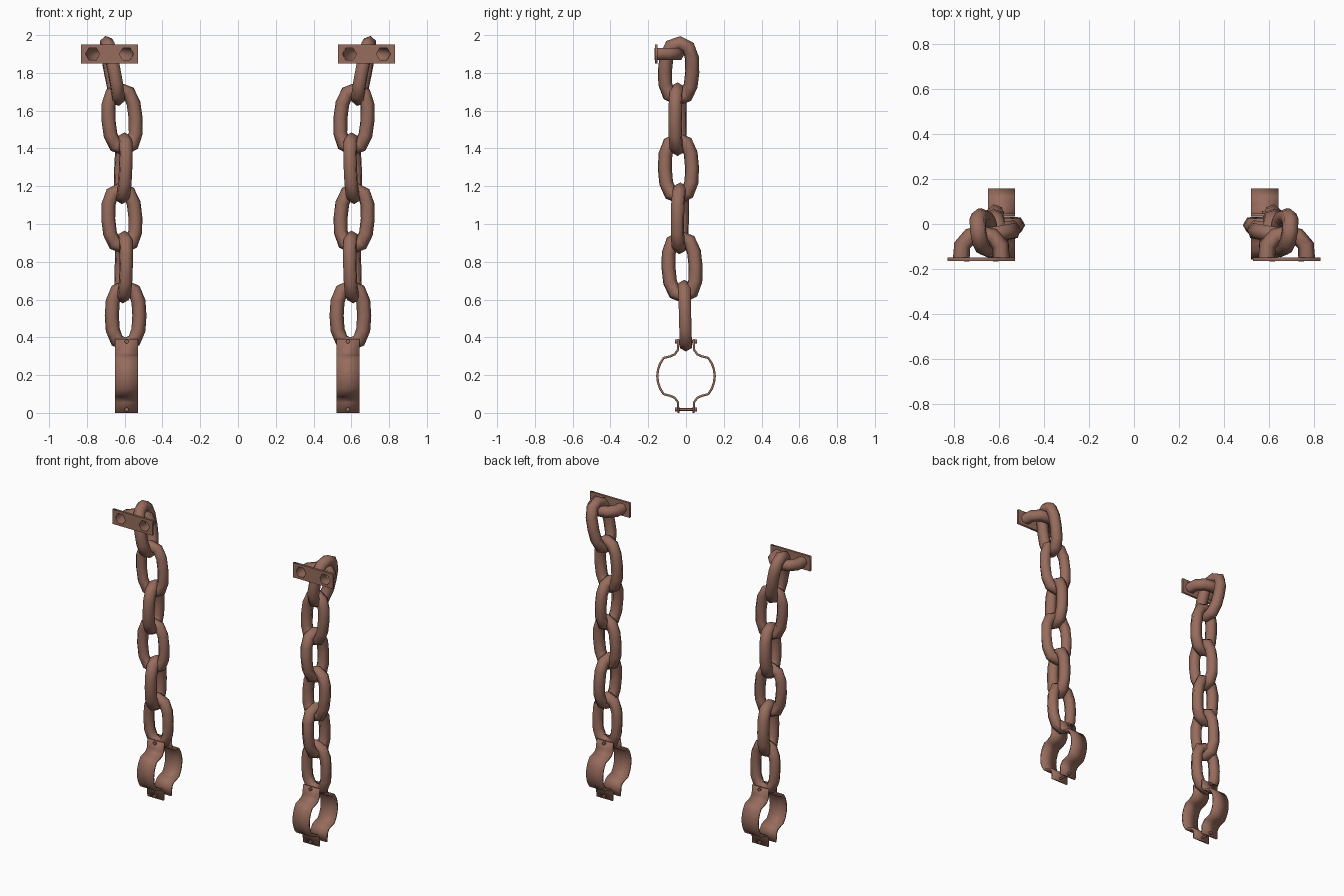
import bpy, bmesh, math
from mathutils import Vector

if "Cube" in bpy.data.objects:
    bpy.data.objects.remove(bpy.data.objects["Cube"])

R = 0.0375   # radius of the six-sided iron bar

iron = bpy.data.materials.new("rusty_iron")
iron.diffuse_color = (0.31, 0.15, 0.11, 1)
iron.use_nodes = True
iron.node_tree.nodes["Principled BSDF"].inputs["Base Color"].default_value = iron.diffuse_color


def finish(name, bm, angle=None):
    bmesh.ops.recalc_face_normals(bm, faces=bm.faces)
    me = bpy.data.meshes.new(name)
    bm.to_mesh(me)
    bm.free()
    ob = bpy.data.objects.new(name, me)
    bpy.context.collection.objects.link(ob)
    me.materials.append(iron)
    bpy.ops.object.select_all(action='DESELECT')
    ob.select_set(True)
    bpy.context.view_layer.objects.active = ob
    if angle is None:
        bpy.ops.object.shade_smooth()
    else:
        bpy.ops.object.shade_smooth_by_angle(angle=math.radians(angle))
    return ob


def tube(name, path, normal, s, closed):
    """Six-sided bar swept along a flat path; s mirrors it in x."""
    bm = bmesh.new()
    n = len(path)
    rings = []
    for i, p in enumerate(path):
        a = path[(i - 1) % n] if closed or i > 0 else p
        b = path[(i + 1) % n] if closed or i < n - 1 else p
        side = (b - a).normalized().cross(normal).normalized()
        ring = []
        for k in range(6):
            t = k * math.pi / 3
            v = p + side * (R * math.cos(t)) + normal * (R * math.sin(t))
            ring.append(bm.verts.new((v.x * s, v.y, v.z)))
        rings.append(ring)
    for i in range(n if closed else n - 1):
        r0, r1 = rings[i], rings[(i + 1) % n]
        for k in range(6):
            j = (k + 1) % 6
            bm.faces.new((r0[k], r0[j], r1[j], r1[k]))
    return finish(name, bm)


def link(name, top, bottom, turn, s):
    """Oval link between its two outer ends, wide side turned about z."""
    top, bottom = Vector(top), Vector(bottom)
    axis = (top - bottom).normalized()
    t = math.radians(turn)
    wide = Vector((math.cos(t), math.sin(t), 0))
    wide = (wide - axis * wide.dot(axis)).normalized()
    c, h, w = (top + bottom) / 2, (top - bottom).length / 2 - R, 0.073
    quarter = [(1, 0), (0.93, 0.5), (0.62, 0.87), (0, 1)]
    shape = quarter + [(-x, z) for x, z in quarter[2::-1]]
    shape += [(-x, -z) for x, z in shape[1:-1]]
    tube(name, [c + wide * (w * x) + axis * (h * z) for x, z in shape],
         wide.cross(axis).normalized(), s, True)


def wall_plate(name, s):
    """Flat plate with two six-sided holes, from a filled outline."""
    cu = bpy.data.curves.new(name, 'CURVE')
    cu.dimensions = '2D'
    cu.fill_mode = 'BOTH'
    cu.extrude = 0.0075
    outlines = [[(0.53, 1.85), (0.83, 1.85), (0.83, 1.95), (0.53, 1.95)]]
    for cx in (0.59, 0.77):
        outlines.append([(cx + R * math.cos(k * math.pi / 3),
                          1.9 + R * math.sin(k * math.pi / 3)) for k in range(6)])
    for pts in outlines:
        sp = cu.splines.new('POLY')
        sp.points.add(len(pts) - 1)
        for q, (x, z) in zip(sp.points, pts):
            q.co = (x * s, z, 0, 1)
        sp.use_cyclic_u = True
    cu.materials.append(iron)
    ob = bpy.data.objects.new(name, cu)
    bpy.context.collection.objects.link(ob)
    ob.rotation_euler = (math.pi / 2, 0, 0)
    ob.location.y = -0.1575
    bpy.ops.object.select_all(action='DESELECT')
    ob.select_set(True)
    bpy.context.view_layer.objects.active = ob
    bpy.ops.object.convert(target='MESH')


def cuff_half(name, cx, side):
    """Bent strap: tab, shoulder, half ring, shoulder, tab."""
    cz = 0.195
    upper = [(0.152 * math.cos(math.radians(a)), 0.152 * math.sin(math.radians(a)))
             for a in (0, 13, 26, 39)]
    upper += [(0.085, 0.104), (0.06, 0.115), (0.043, 0.138), (0.04, 0.195)]
    prof = [(y, -z) for y, z in upper[:0:-1]] + upper
    bm = bmesh.new()
    rows = [[bm.verts.new((cx + dx, side * y, cz + z)) for dx in (-0.061, 0.061)]
            for y, z in prof]
    for a, b in zip(rows, rows[1:]):
        bm.faces.new((a[0], a[1], b[1], b[0]))
    ob = finish(name, bm, 45)
    mod = ob.modifiers.new("thickness", 'SOLIDIFY')
    mod.thickness = 0.012
    mod.offset = 0


def rod(name, cx, z, y0, y1, r):
    bm = bmesh.new()
    bmesh.ops.create_cone(bm, cap_ends=True, segments=8, radius1=r, radius2=r,
                          depth=y1 - y0)
    for v in bm.verts:
        v.co = Vector((cx + v.co.x, (y0 + y1) / 2 + v.co.z, z + v.co.y))
    finish(name, bm, 50)


# chain links from top to bottom: outer top, outer bottom, turn
LINKS = [
    ((0.702, -0.030, 1.995), (0.630, -0.048, 1.625), 82),
    ((0.628, -0.045, 1.750), (0.600, -0.045, 1.360), -10),
    ((0.600, -0.045, 1.485), (0.615, -0.035, 1.105), 80),
    ((0.625, -0.030, 1.220), (0.605, -0.035, 0.840), -10),
    ((0.600, -0.030, 0.965), (0.610, -0.012, 0.580), 80),
    ((0.595, -0.010, 0.705), (0.595, 0.000, 0.325), 0),
]
STAPLE = [(0.77, -0.165), (0.765, -0.095), (0.73, -0.055), (0.68, -0.045),
          (0.63, -0.055), (0.595, -0.095), (0.59, -0.165)]

for tag, s, cuff_x in (("left", -1, -0.59), ("right", 1, 0.582)):
    # wall fixing
    wall_plate(tag + "_wall_plate", s)
    tube(tag + "_staple", [Vector((x, y, 1.9)) for x, y in STAPLE],
         Vector((0, 0, 1)), s, False)
    # chain
    for i, (top, bottom, turn) in enumerate(LINKS):
        link(f"{tag}_chain_link_{i + 1}", top, bottom, turn, s)
    # cuff with its pins and pin heads
    for half, side in (("front", -1), ("back", 1)):
        cuff_half(f"{tag}_{half}_cuff_half", cuff_x, side)
    for lvl, z in (("lower", 0.018), ("upper", 0.378)):
        rod(f"{tag}_{lvl}_pin", cuff_x, z, -0.045, 0.045, 0.007)
        for half, y in (("front", -0.05), ("back", 0.05)):
            rod(f"{tag}_{lvl}_{half}_pin_head", cuff_x, z, y - 0.007, y + 0.007, 0.011)
